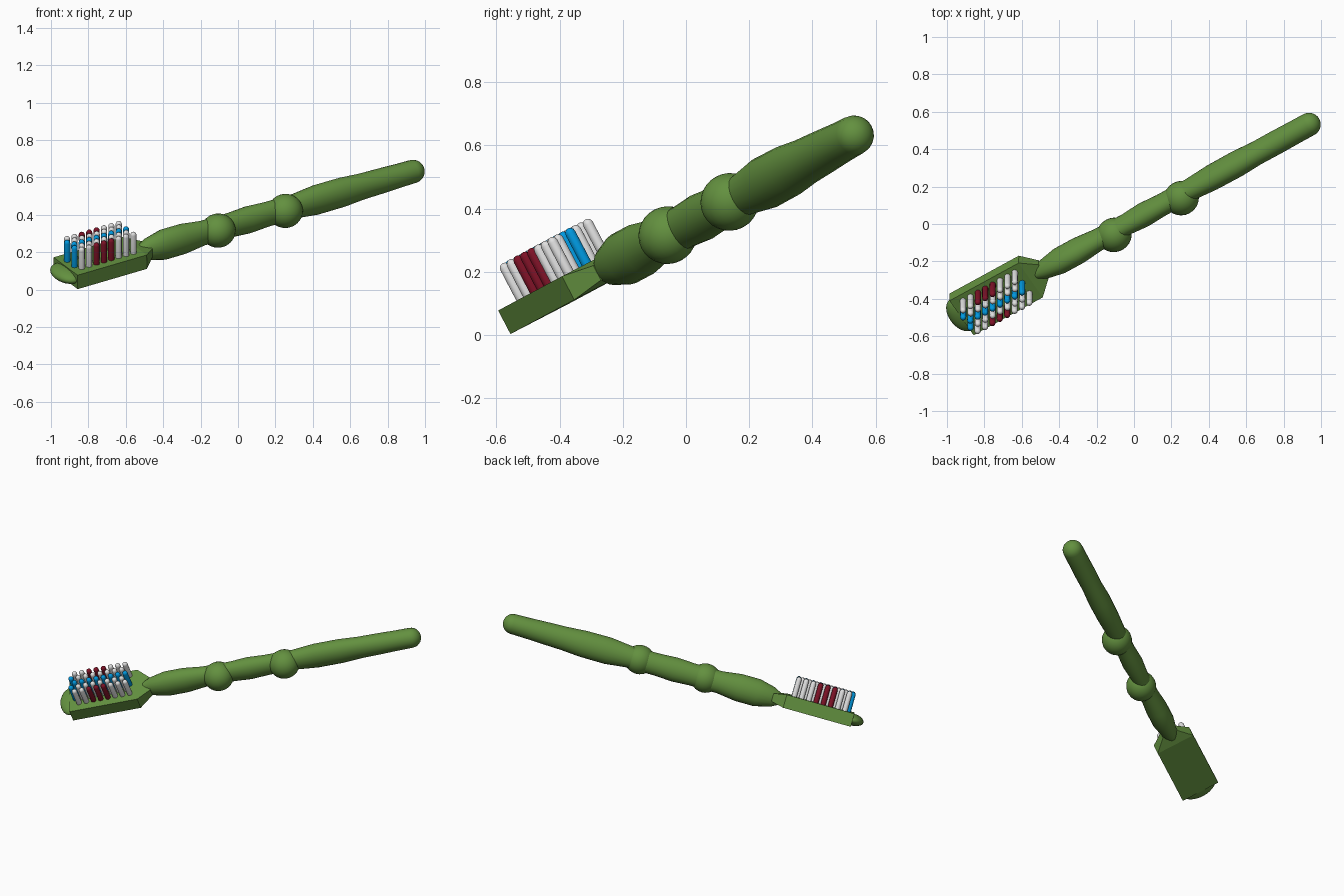
import bpy, bmesh, math
from mathutils import Vector, Matrix

if "Cube" in bpy.data.objects:
    bpy.data.objects.remove(bpy.data.objects["Cube"])

# Tilted frame: U along the handle, V across the head, W along the bristles
U = Vector((0.85, 0.4646, 0.249)).normalized()
W = Vector((-0.005, -0.463, 0.886))
W = (W - U * W.dot(U)).normalized()
V = W.cross(U)
FRAME = Matrix((U, V, W)).transposed().to_4x4()
FRAME.translation = Vector((-0.552, -0.281, 0.196))


def material(name, rgb):
    m = bpy.data.materials.new(name)
    m.diffuse_color = (*rgb, 1)
    m.use_nodes = True
    m.node_tree.nodes["Principled BSDF"].inputs["Base Color"].default_value = m.diffuse_color
    return m


GREEN = material("green plastic", (0.125, 0.28, 0.05))
WHITE = material("white bristle", (0.75, 0.75, 0.75))
BLUE = material("blue bristle", (0.0, 0.32, 0.75))
RED = material("dark red bristle", (0.21, 0.006, 0.02))


def finish(name, bm, mat, smooth=True):
    bmesh.ops.recalc_face_normals(bm, faces=bm.faces[:])
    bm.transform(FRAME)
    me = bpy.data.meshes.new(name)
    bm.to_mesh(me)
    bm.free()
    me.materials.append(mat)
    ob = bpy.data.objects.new(name, me)
    bpy.context.collection.objects.link(ob)
    if smooth:
        bpy.ops.object.select_all(action='DESELECT')
        ob.select_set(True)
        bpy.context.view_layer.objects.active = ob
        bpy.ops.object.shade_smooth_by_angle(angle=math.radians(40))
    return ob


def loft(bm, rings):
    loops = [[bm.verts.new(p) for p in ring] for ring in rings]
    n = len(loops[0])
    for a, b in zip(loops, loops[1:]):
        for i in range(n):
            j = (i + 1) % n
            bm.faces.new((a[i], a[j], b[j], b[i]))
    bm.faces.new(loops[0])
    bm.faces.new(loops[-1])


def ellipse_ring(t, rv, rw, n=20):
    return [(t, rv * math.cos(2 * math.pi * i / n), rw * math.sin(2 * math.pi * i / n))
            for i in range(n)]


def ellipsoid(name, centre, radii):
    bm = bmesh.new()
    bmesh.ops.create_uvsphere(bm, u_segments=24, v_segments=14, radius=1)
    bm.transform(Matrix.Translation(centre) @ Matrix.Diagonal((*radii, 1)))
    return finish(name, bm, GREEN)


# Head: flat block with a tapered neck
def rect(t, hv, hw):
    return [(t, -hv, -hw), (t, hv, -hw), (t, hv, hw), (t, -hv, hw)]


bm = bmesh.new()
loft(bm, [rect(-0.435, 0.122, 0.042), rect(0, 0.122, 0.042), rect(0.08, 0.05, 0.026)])
finish("brush_head", bm, GREEN, False)
ellipsoid("head_tip", (-0.435, 0, 0), (0.07, 0.11, 0.037))

# Handle: wavy oval grip ending in a round cap
profile = [(0.02, 0.025, 0.03), (0.08, 0.05, 0.062), (0.18, 0.068, 0.086), (0.30, 0.068, 0.086),
           (0.42, 0.058, 0.070), (0.60, 0.055, 0.070), (0.71, 0.064, 0.076), (0.82, 0.058, 0.070),
           (1.00, 0.058, 0.068), (1.14, 0.066, 0.084), (1.30, 0.068, 0.083),
           (1.42, 0.062, 0.074), (1.54, 0.064, 0.070), (1.66, 0.063, 0.065)]
for k in range(7):
    a = math.radians(k * 14)
    profile.append((1.75 + 0.063 * math.sin(a), 0.063 * math.cos(a), 0.063 * math.cos(a)))
bm = bmesh.new()
loft(bm, [ellipse_ring(*p) for p in profile])
finish("handle", bm, GREEN)

# Two swellings, set slightly to the front side of the handle
for i, t in enumerate((0.512, 0.935)):
    ellipsoid(f"handle_bulge_{i + 1}", (t, -0.02, 0), (0.095, 0.092, 0.091))

# Bristles: five staggered rows of eight round-ended rods, blue down the middle
R, TIP = 0.0165, 0.168
outer = [WHITE, WHITE, RED, RED, RED, WHITE, WHITE, WHITE]
inner = [BLUE] + [WHITE] * 7
rows = [outer, inner, [BLUE] * 8, inner, outer]
for row, mats in enumerate(rows):
    for col, mat in enumerate(mats):
        u = -0.373 + col * 0.0465 - (0.022 if row in (1, 3) else 0)
        v = -0.064 + row * 0.037
        heights = [(0.03, R), (TIP - R, R)]
        heights += [(TIP - R + R * math.sin(a), R * math.cos(a)) for a in (0.5, 1.0, 1.4)]
        bm = bmesh.new()
        loft(bm, [[(u + r * math.cos(k * math.pi / 6), v + r * math.sin(k * math.pi / 6), h)
                   for k in range(12)] for h, r in heights])
        finish(f"bristle_{row}_{col}", bm, mat)
